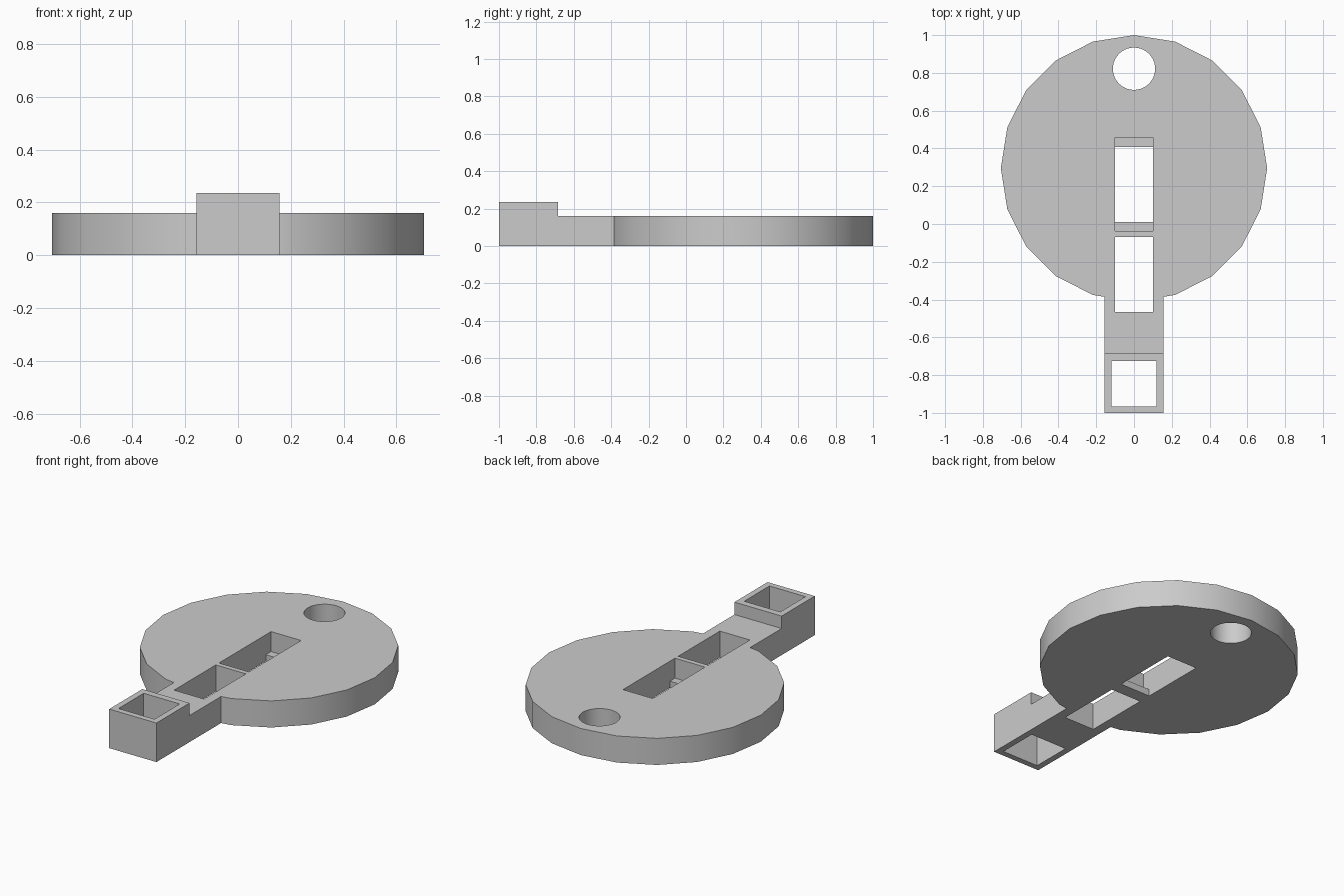
import bpy
import math

cube = bpy.data.objects.get("Cube")
if cube:
    bpy.data.objects.remove(cube, do_unlink=True)

grey = bpy.data.materials.new("plain grey")
grey.use_nodes = True
grey.diffuse_color = (0.6, 0.6, 0.6, 1)
grey.node_tree.nodes["Principled BSDF"].inputs["Base Color"].default_value = grey.diffuse_color


def box(name, half_width, y0, y1, z0, z1):
    """Box centred on x = 0, given by its extents."""
    bpy.ops.mesh.primitive_cube_add(size=1, location=(0, (y0 + y1) / 2, (z0 + z1) / 2))
    ob = bpy.context.object
    ob.name = name
    ob.scale = (2 * half_width, y1 - y0, z1 - z0)
    bpy.ops.object.transform_apply(location=True, rotation=False, scale=True)
    ob.data.materials.append(grey)
    return ob


def cylinder(name, sides, radius, y, z0, z1):
    """Upright cylinder with a corner pointing to the back."""
    bpy.ops.mesh.primitive_cylinder_add(vertices=sides, radius=radius, depth=z1 - z0,
                                        location=(0, y, (z0 + z1) / 2))
    ob = bpy.context.object
    ob.name = name
    bpy.ops.object.transform_apply(location=True, rotation=False, scale=True)
    ob.data.materials.append(grey)
    return ob


def combine(body, part, operation):
    """Merge a part into the body, or cut it out, then drop the part."""
    part.hide_render = True
    mod = body.modifiers.new(part.name, "BOOLEAN")
    mod.operation = operation
    mod.solver = "EXACT"
    mod.object = part
    bpy.context.view_layer.objects.active = body
    bpy.ops.object.modifier_apply(modifier=mod.name)
    bpy.data.objects.remove(part, do_unlink=True)


thick = 0.16      # disc and handle
tall = 0.235      # raised socket at the handle end
ledge = 0.04      # steps inside the long slot
low, high = -0.1, 0.4

# Disc with its handle and raised square socket
body = cylinder("disc_with_handle", 20, 0.705, 0.295, 0, thick)
combine(body, box("handle", 0.157, -1, -0.2, 0, thick), "UNION")
combine(body, box("socket", 0.157, -1, -0.685, 0, tall), "UNION")

# Openings: hanging hole, socket opening, handle slot, stepped disc slot
combine(body, cylinder("hanging_hole", 40, 0.112, 0.822, low, high), "DIFFERENCE")
combine(body, box("socket_opening", 0.12, -0.965, -0.725, low, high), "DIFFERENCE")
combine(body, box("handle_slot", 0.1, -0.465, -0.068, low, high), "DIFFERENCE")
combine(body, box("disc_slot_upper", 0.1, -0.038, 0.457, ledge, high), "DIFFERENCE")
combine(body, box("disc_slot_lower", 0.1, 0.01, 0.407, low, high), "DIFFERENCE")

# Round walls smooth, corners sharp
bpy.ops.object.select_all(action="DESELECT")
body.select_set(True)
bpy.context.view_layer.objects.active = body
bpy.ops.object.shade_smooth_by_angle(angle=math.radians(30))
